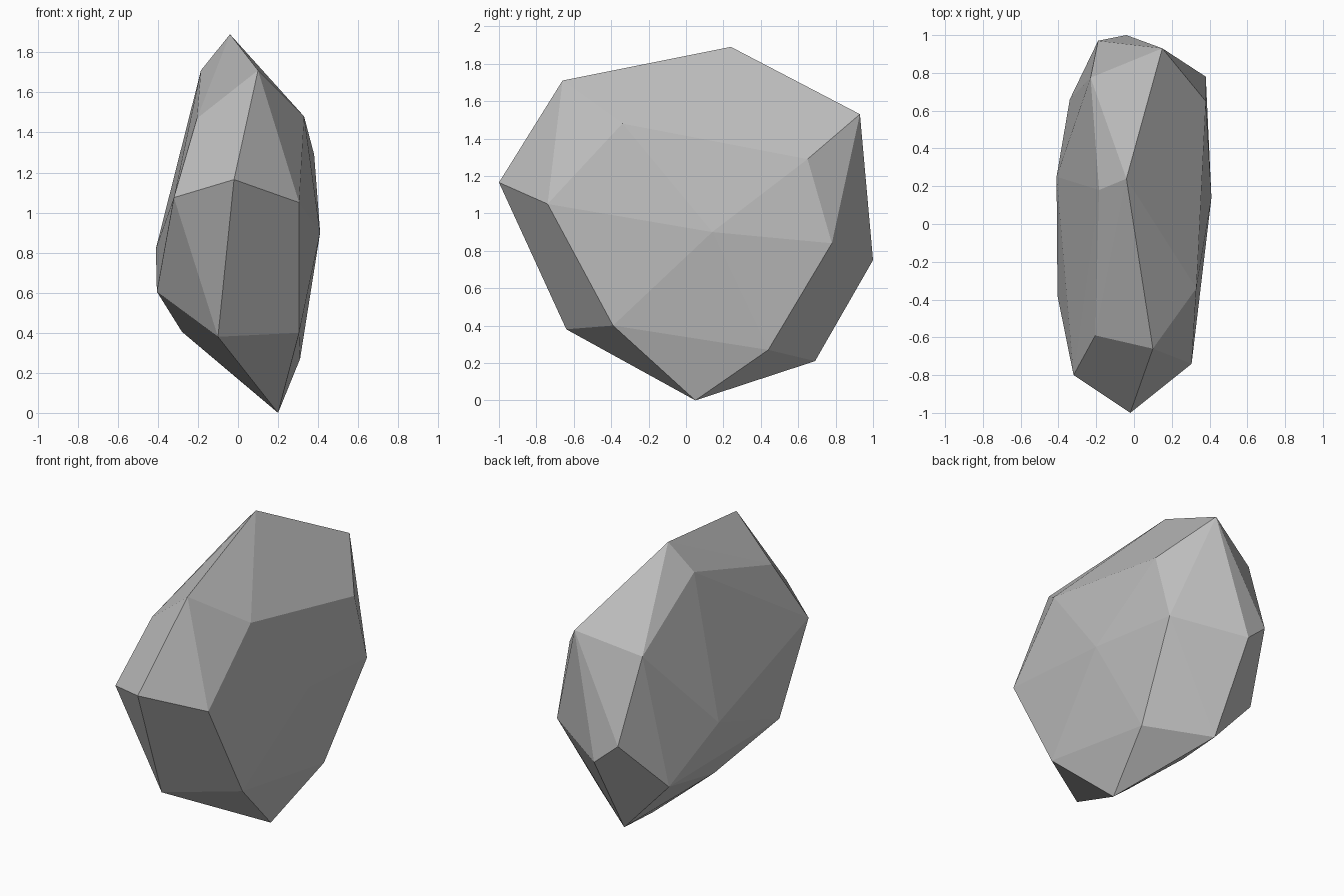
import bpy
import bmesh
import math

# Remove the default cube
default_cube = bpy.data.objects.get("Cube")
if default_cube:
    bpy.data.objects.remove(default_cube, do_unlink=True)


def make_material(name, colour):
    material = bpy.data.materials.new(name)
    material.use_nodes = True
    material.diffuse_color = colour
    shader = next(n for n in material.node_tree.nodes if n.type == "BSDF_PRINCIPLED")
    shader.inputs["Base Color"].default_value = colour
    shader.inputs["Roughness"].default_value = 0.9
    return material


def make_faceted_stone(name, corners, material):
    """Wrap a set of corner points in a flat-faced convex skin."""
    bm = bmesh.new()
    for corner in corners:
        bm.verts.new(corner)
    result = bmesh.ops.convex_hull(bm, input=bm.verts[:])
    # Discard any corner that ended up inside the skin
    loose = [v for v in bm.verts if not v.link_faces]
    bmesh.ops.delete(bm, geom=loose, context="VERTS")
    # Merge triangles that lie in nearly the same plane
    bmesh.ops.dissolve_limit(bm, angle_limit=math.radians(3),
                             verts=bm.verts[:], edges=bm.edges[:])
    bmesh.ops.recalc_face_normals(bm, faces=bm.faces[:])
    for face in bm.faces:
        face.smooth = False
    mesh = bpy.data.meshes.new(name)
    bm.to_mesh(mesh)
    bm.free()
    mesh.materials.append(material)
    stone = bpy.data.objects.new(name, mesh)
    bpy.context.collection.objects.link(stone)
    return stone


# Ridge running over the front, top, back and underside
ridge = [
    (-.04, .24, 1.89), (.10, -.66, 1.71), (-.02, -1, 1.165),
    (-.10, -.64, .38), (.03, -.04, .145), (.20, .05, 0),
    (-.04, .69, .21), (-.04, 1, .75), (.15, .93, 1.53),
]

# Corners of the left flank
left_flank = [
    (.155, .245, 1.64), (.33, -.34, 1.48), (.305, -.74, 1.05),
    (.305, -.39, .40), (.41, .14, .90), (.38, .65, 1.29),
    (.38, .78, .84), (.31, .44, .27),
]

# Corners of the right flank
right_flank = [
    (-.185, .18, 1.71), (-.205, -.59, 1.47), (-.32, -.80, 1.075),
    (-.405, -.38, .605), (-.28, .11, .405), (-.41, .25, .82),
    (-.23, .775, 1.40), (-.19, .97, .88), (-.34, .66, .54),
]

stone_grey = make_material("stone_grey", (.52, .52, .52, 1))
make_faceted_stone("rock", ridge + left_flank + right_flank, stone_grey)
